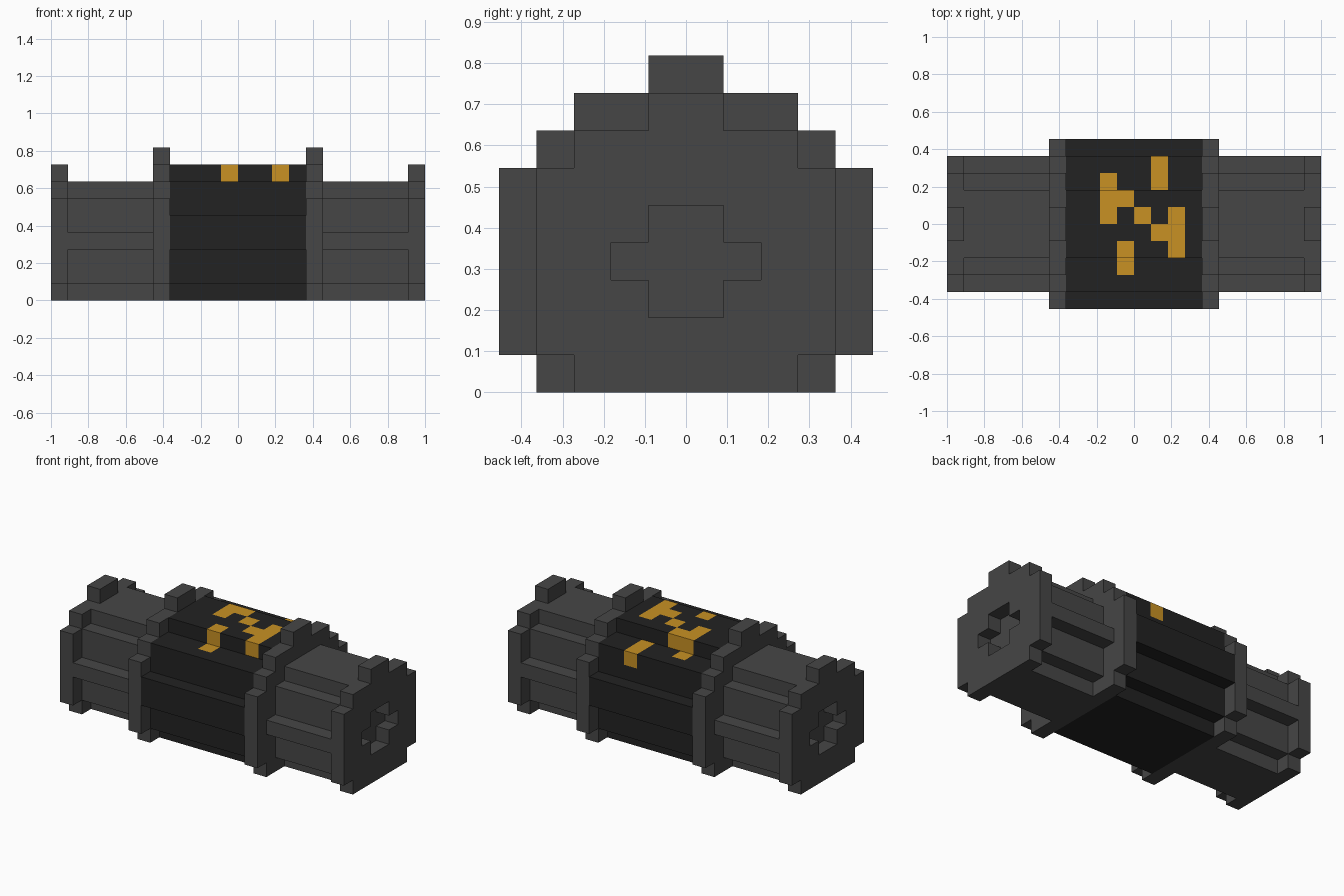
import bpy
import bmesh
from math import floor
from mathutils import Matrix, Vector

if "Cube" in bpy.data.objects:
    bpy.data.objects.remove(bpy.data.objects["Cube"])

U = 2 / 22  # one block


def material(name, rgb):
    m = bpy.data.materials.new(name)
    m.use_nodes = True
    colour = (*rgb, 1)
    m.diffuse_color = colour
    m.node_tree.nodes["Principled BSDF"].inputs["Base Color"].default_value = colour
    return m


GREY = material("dark grey", (0.061, 0.061, 0.061))
BLACK = material("near black", (0.016, 0.016, 0.016))
GOLD = material("gold", (0.58, 0.283, 0.017))


def stepped(x0, x1, steps):
    """Extrude a stepped cross-section; steps are (bottom, top, half width)."""
    bm = bmesh.new()
    side = [p for z0, z1, w in steps for p in ((w, z0), (w, z1))]
    outline = side + [(-y, z) for y, z in reversed(side)]
    face = bm.faces.new([bm.verts.new((x0, y, z)) for y, z in outline])
    new = bmesh.ops.extrude_face_region(bm, geom=[face])["geom"]
    bmesh.ops.translate(bm, vec=(x1 - x0, 0, 0),
                        verts=[v for v in new if isinstance(v, bmesh.types.BMVert)])
    bmesh.ops.recalc_face_normals(bm, faces=bm.faces)
    return bm


def finish(bm, name, *mats):
    bmesh.ops.transform(bm, matrix=Matrix.Scale(U, 4), verts=bm.verts)
    mesh = bpy.data.meshes.new(name)
    bm.to_mesh(mesh)
    bm.free()
    for m in mats:
        mesh.materials.append(m)
    ob = bpy.data.objects.new(name, mesh)
    bpy.context.collection.objects.link(ob)
    return ob


def cut_socket(cap, x0, x1):
    """Cut a cross-shaped hole through an end cap."""
    cutter = finish(stepped(x0 - 0.5, x1 + 0.5, [(2, 3, 1), (3, 4, 2), (4, 5, 1)]),
                    "socket_cutter", GREY)
    cutter.hide_render = True
    mod = cap.modifiers.new("socket", "BOOLEAN")
    mod.operation = "DIFFERENCE"
    mod.solver = "EXACT"
    mod.object = cutter
    bpy.context.view_layer.objects.active = cap
    bpy.ops.object.modifier_apply(modifier=mod.name)
    bpy.data.objects.remove(cutter)


CAP = [(0, 1, 3), (1, 6, 4), (6, 7, 3), (7, 8, 1)]
BARREL = [(0, 1, 2), (1, 3, 3), (3, 4, 4), (4, 6, 3), (6, 7, 2)]
FLANGE = [(0, 1, 4), (1, 6, 5), (6, 7, 4), (7, 8, 3), (8, 9, 1)]
CORE = [(0, 1, 3), (1, 3, 4), (3, 5, 5), (5, 7, 4), (7, 8, 2)]

# Matching end cap, barrel and flange on each side
for label, s in (("left", 1), ("right", -1)):
    for part, a, b, steps in (("end_cap", 10, 11, CAP), ("barrel", 5, 10, BARREL),
                              ("flange", 4, 5, FLANGE)):
        x0, x1 = sorted((s * a, s * b))
        ob = finish(stepped(x0, x1, steps), f"{label}_{part}", GREY)
        if part == "end_cap":
            cut_socket(ob, x0, x1)

# Middle section, cut into blocks around the gold marking
core = stepped(-4, 4, CORE)
for axis, cuts in ((0, range(-2, 4)), (1, range(-3, 4)), (2, (6,))):
    normal = Vector((0, 0, 0))
    normal[axis] = 1
    for c in cuts:
        bmesh.ops.bisect_plane(core, geom=core.verts[:] + core.edges[:] + core.faces[:],
                               plane_co=normal * c, plane_no=normal, dist=1e-5)

# Gold marking: strips of blocks as (column, first row, last row)
STRIPS = [(-2, 0, 2), (-1, 1, 1), (0, 0, 0), (1, -1, -1), (2, -2, 0),
          (-1, -3, -2), (1, 2, 3)]
for f in core.faces:
    f.normal_update()
    p = f.calc_center_median() - f.normal * 0.5
    col, row = floor(p.x), floor(p.y)
    if p.z > 6 and abs(f.normal.x) < 0.5:
        f.material_index = int(any(col == c and a <= row <= b for c, a, b in STRIPS))
finish(core, "middle_section", BLACK, GOLD)
